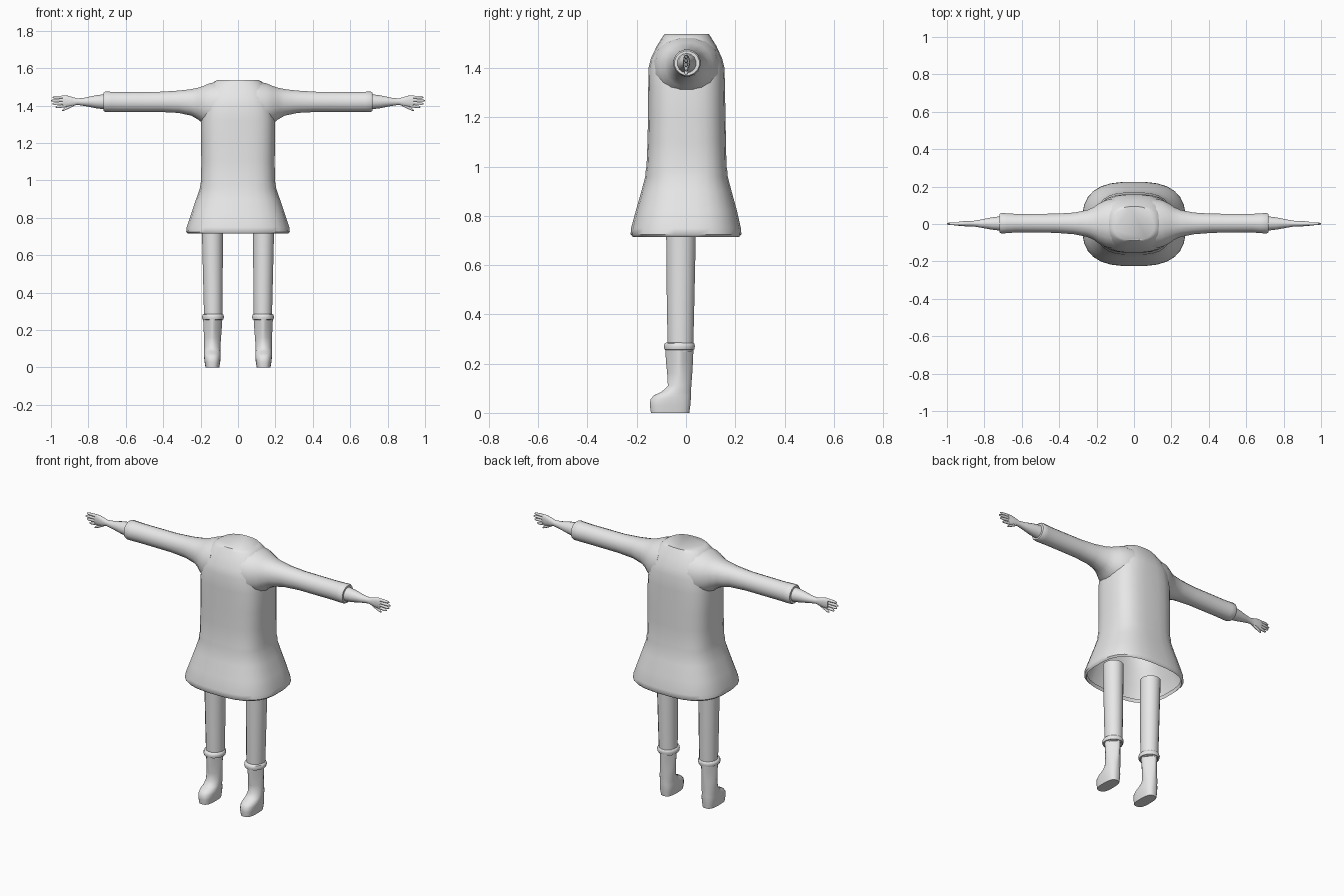
import bpy, bmesh, math

grey = bpy.data.materials.new("plain_grey")
grey.diffuse_color = (0.8, 0.8, 0.8, 1)


def spow(v, e):
    return math.copysign(abs(v) ** e, v)


def loft(name, sections, axis="z", sides=20, cap_start=True, cap_end=True,
         mirror=False, angle=50):
    """Skin superellipse rings: (position, u0, u1, v0, v1, exponent).
    axis z: u = x, v = y; axis x: u = y, v = z."""
    bm = bmesh.new()
    rings = []
    for t, u0, u1, v0, v1, n in sections:
        ring = []
        for i in range(sides):
            a = 2 * math.pi * (i + 0.5) / sides
            u = (u0 + u1) / 2 + (u1 - u0) / 2 * spow(math.cos(a), 2 / n)
            v = (v0 + v1) / 2 + (v1 - v0) / 2 * spow(math.sin(a), 2 / n)
            ring.append(bm.verts.new((u, v, t) if axis == "z" else (t, u, v)))
        rings.append(ring)
    for a, b in zip(rings, rings[1:]):
        for i in range(sides):
            j = (i + 1) % sides
            bm.faces.new((a[i], a[j], b[j], b[i]))
    if cap_start:
        bm.faces.new(rings[0][::-1])
    if cap_end:
        bm.faces.new(rings[-1])
    bmesh.ops.recalc_face_normals(bm, faces=bm.faces)
    mesh = bpy.data.meshes.new(name)
    bm.to_mesh(mesh)
    bm.free()
    mesh.materials.append(grey)
    ob = bpy.data.objects.new(name, mesh)
    bpy.context.collection.objects.link(ob)
    bpy.ops.object.select_all(action="DESELECT")
    ob.select_set(True)
    bpy.context.view_layer.objects.active = ob
    bpy.ops.object.shade_smooth_by_angle(angle=math.radians(angle))
    if mirror:
        ob.modifiers.new("mirror", "MIRROR")
    return ob


# Dress body with flared hem, open underneath
body = [(0.735, .262, -.21, .21, 2.8), (0.715, .268, -.217, .217, 2.8),
        (0.725, .278, -.226, .226, 2.8), (0.75, .276, -.224, .224, 2.8),
        (0.82, .252, -.205, .208, 2.8), (0.90, .225, -.182, .186, 2.8),
        (0.96, .204, -.166, .170, 2.9), (0.98, .202, -.165, .169, 3),
        (1.00, .198, -.161, .165, 3), (1.10, .197, -.157, .163, 3),
        (1.20, .198, -.155, .161, 3), (1.32, .198, -.154, .159, 3),
        (1.40, .190, -.153, .157, 2.8), (1.44, .180, -.143, .147, 2.7),
        (1.49, .160, -.119, .124, 2.6), (1.525, .132, -.097, .102, 2.5),
        (1.538, .110, -.088, .094, 2.5)]
loft("dress", [(z, -r, r, y0, y1, n) for z, r, y0, y1, n in body],
     sides=28, cap_start=False)

# Sleeves blending out of the shoulders
loft("sleeve", [(.10, -.135, .14, 1.27, 1.53, 2.2),
                (.15, -.125, .13, 1.285, 1.522, 2.2),
                (.19, -.105, .11, 1.305, 1.505, 2.2),
                (.215, -.086, .092, 1.325, 1.497, 2.2),
                (.25, -.070, .076, 1.345, 1.489, 2.2),
                (.32, -.056, .062, 1.36, 1.481, 2.1),
                (.42, -.048, .056, 1.365, 1.475, 2),
                (.63, -.046, .055, 1.365, 1.474, 2),
                (.68, -.050, .058, 1.365, 1.475, 2),
                (.71, -.052, .060, 1.366, 1.476, 2),
                (.718, -.047, .055, 1.370, 1.470, 2)],
     axis="x", sides=16, mirror=True)

# Forearm and flattened hand
loft("hand", [(.70, -.038, .044, 1.378, 1.462, 2),
              (.76, -.031, .036, 1.386, 1.455, 2),
              (.82, -.020, .024, 1.398, 1.442, 2),
              (.86, -.013, .017, 1.404, 1.438, 2),
              (.885, -.013, .016, 1.397, 1.446, 2.2),
              (.915, -.012, .015, 1.392, 1.454, 2.4),
              (.938, -.010, .012, 1.395, 1.452, 2.4)],
     axis="x", sides=14, mirror=True)

# Fingers and thumb: start x, start z, end x, end z
for name, x0, z0, x1, z1 in [("index_finger", .92, 1.400, .975, 1.392),
                             ("middle_finger", .92, 1.416, .992, 1.410),
                             ("ring_finger", .92, 1.430, 1.0, 1.427),
                             ("little_finger", .92, 1.445, .992, 1.444),
                             ("thumb", .88, 1.405, .94, 1.374)]:
    rings = []
    for f, r in [(0, .009), (.5, .0085), (.85, .007), (1, .003)]:
        z = z0 + (z1 - z0) * f
        rings.append((x0 + (x1 - x0) * f, .001 - r, .001 + r, z - r, z + r, 2))
    loft(name, rings, axis="x", sides=8, mirror=True)

# Legs
loft("leg", [(.25, .083, .182, -.075, .030, 2),
             (.45, .081, .187, -.079, .035, 2),
             (.77, .079, .195, -.082, .042, 2)], sides=16, mirror=True)

# Rolled boot cuff
loft("boot_cuff", [(.255, .085, .180, -.080, .028, 2),
                   (.257, .077, .190, -.088, .034, 2),
                   (.270, .074, .194, -.091, .037, 2),
                   (.282, .077, .190, -.088, .034, 2),
                   (.286, .085, .180, -.080, .028, 2)],
     sides=20, mirror=True)

# Boots with pinched shaft folds and forward toe
loft("boot", [(0, .100, .174, -.143, .014, 2.8),
              (.03, .095, .179, -.147, .018, 2.7),
              (.055, .092, .182, -.145, .020, 2.5),
              (.072, .093, .182, -.130, .021, 2.3),
              (.085, .094, .181, -.100, .021, 2.1),
              (.11, .094, .181, -.074, .022, 1.9),
              (.16, .090, .182, -.077, .026, 1.5),
              (.21, .086, .185, -.082, .029, 1.3),
              (.26, .083, .187, -.085, .031, 1.4)],
     sides=24, mirror=True, angle=60)
